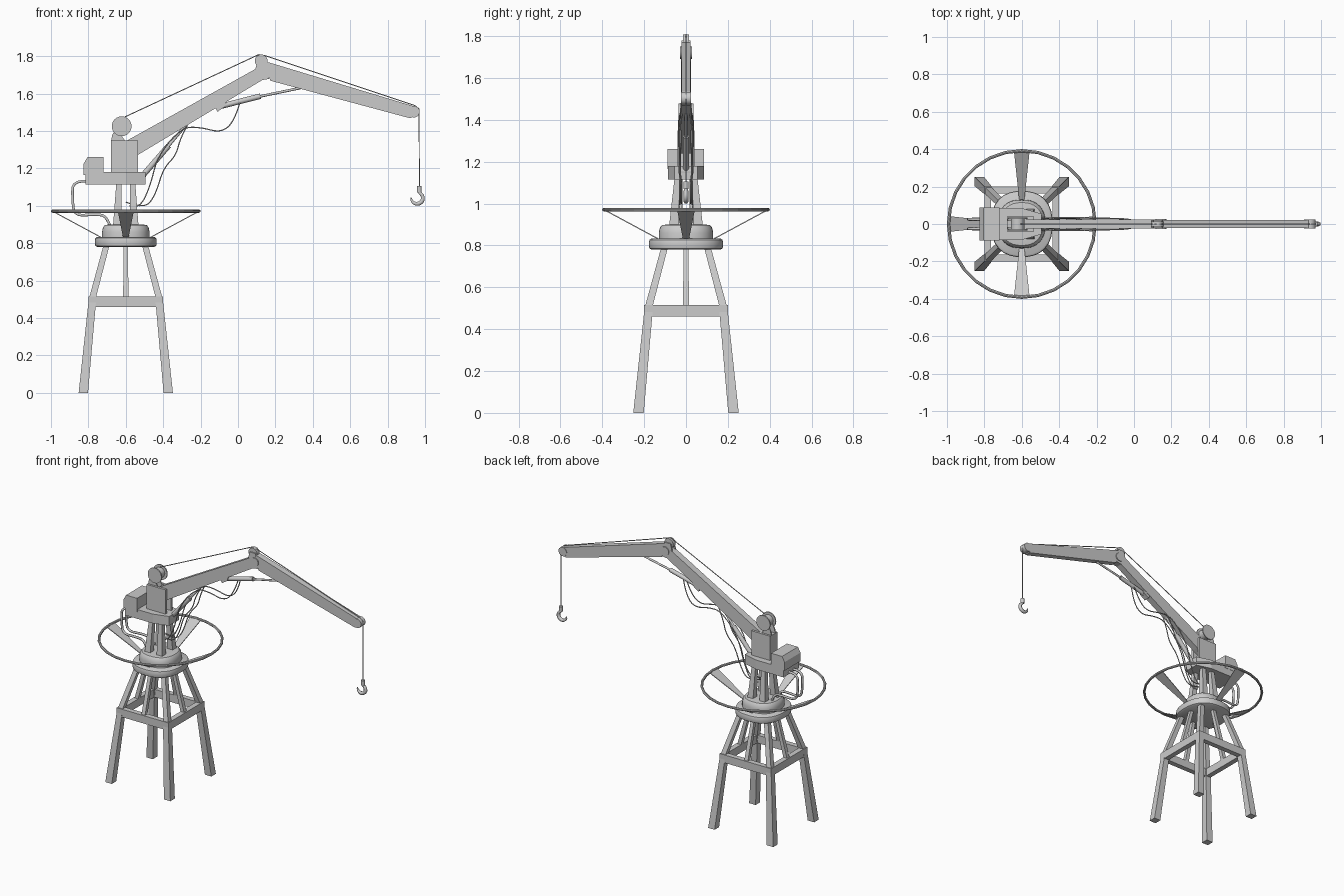
import bpy, bmesh, math
from mathutils import Vector

if "Cube" in bpy.data.objects:
    bpy.data.objects.remove(bpy.data.objects["Cube"])

CX = -0.6  # axis of the pedestal


def make(name, verts, faces, smooth=False):
    me = bpy.data.meshes.new(name)
    me.from_pydata([tuple(v) for v in verts], [], faces)
    bm = bmesh.new()
    bm.from_mesh(me)
    bmesh.ops.recalc_face_normals(bm, faces=bm.faces)
    bm.to_mesh(me)
    bm.free()
    ob = bpy.data.objects.new(name, me)
    bpy.context.collection.objects.link(ob)
    if smooth:
        bpy.context.view_layer.objects.active = ob
        bpy.ops.object.select_all(action='DESELECT')
        ob.select_set(True)
        bpy.ops.object.shade_smooth_by_angle(angle=math.radians(40))
    return ob


def loft(name, rings, smooth=False):
    """Skin a list of equal-length vertex rings and cap both ends."""
    n = len(rings[0])
    faces = [(k * n + i, k * n + (i + 1) % n, (k + 1) * n + (i + 1) % n, (k + 1) * n + i)
             for k in range(len(rings) - 1) for i in range(n)]
    faces += [tuple(range(n)), tuple(range((len(rings) - 1) * n, len(rings) * n))]
    return make(name, [v for r in rings for v in r], faces, smooth)


def prism(name, pts, y0, y1):
    return loft(name, [[(x, y, z) for x, z in pts] for y in (y0, y1)])


def rect(x, y, z, hx, hy):
    return [(x + hx * a, y + hy * b, z) for a, b in ((-1, -1), (1, -1), (1, 1), (-1, 1))]


def bar(name, a, b, ha, hb):
    return loft(name, [rect(*a, ha, ha), rect(*b, hb, hb)])


def rod(name, a, b, r, n=12):
    a, b = Vector(a), Vector(b)
    q = (b - a).to_track_quat('Z', 'Y')
    ring = [q @ Vector((r * math.cos(2 * math.pi * i / n), r * math.sin(2 * math.pi * i / n), 0))
            for i in range(n)]
    return loft(name, [[a + v for v in ring], [b + v for v in ring]], True)


def disc(name, x, z, r, y0, y1, n=20):
    return rod(name, (x, y0, z), (x, y1, z), r, n)


def tube(name, pts, r, radii=None, res=4, curved=True):
    cu = bpy.data.curves.new(name, 'CURVE')
    cu.dimensions = '3D'
    cu.bevel_depth, cu.bevel_resolution, cu.use_fill_caps = r, 1, True
    cu.resolution_u = res
    s = cu.splines.new('NURBS' if curved else 'POLY')
    s.points.add(len(pts) - 1)
    for i, p in enumerate(pts):
        s.points[i].co = (*p, 1)
        s.points[i].radius = radii[i] if radii else 1
    if curved:
        s.order_u, s.use_endpoint_u = 3, True
    ob = bpy.data.objects.new(name, cu)
    bpy.context.collection.objects.link(ob)
    bpy.ops.object.select_all(action='DESELECT')
    bpy.context.view_layer.objects.active = ob
    ob.select_set(True)
    bpy.ops.object.convert(target='MESH')


# Four-legged stand with square frame
for sx in (-1, 1):
    for sy in (-1, 1):
        bar("lower_leg", (CX + sx * .227, sy * .227, 0), (CX + sx * .178, sy * .178, .5), .025, .02)
        bar("upper_leg", (CX + sx * .18, sy * .18, .5), (CX + sx * .1, sy * .1, .8), .018, .016)
        bar("column_leg", (CX + sx * .047, sy * .06, .88), (CX + sx * .036, sy * .04, 1.13), .022, .014)
for s in (-1, 1):
    loft("frame_beam_x", [rect(CX, s * .182, z, .2, .018) for z in (.46, .515)])
    loft("frame_beam_y", [rect(CX + s * .182, 0, z, .018, .164) for z in (.46, .515)])
    bar("middle_strut_y", (CX, s * .182, .5), (CX, s * .1, .8), .014, .012)
    bar("middle_strut_x", (CX + s * .182, 0, .5), (CX + s * .1, 0, .8), .014, .012)


# Slewing base: two rounded collars
def collar(name, profile, sx, sy, n=32):
    rings = []
    for r, z in profile:
        ring = []
        for i in range(n):
            c, s = math.cos(2 * math.pi * i / n), math.sin(2 * math.pi * i / n)
            k = (abs(c) ** 2.4 + abs(s) ** 2.4) ** (-1 / 2.4)
            ring.append((CX + r * sx * c * k, r * sy * s * k, z))
        rings.append(ring)
    loft(name, rings, True)


collar("base_ring", [(.93, .78), (.985, .786), (1, .795), (1, .817), (.985, .827), (.93, .833)], .165, .177)
collar("slew_collar", [(1, .83), (1, .86), (.96, .885), (.88, .897), (.7, .9)], .127, .13)

# Hand-rail hoop with four tapered plates
bpy.ops.mesh.primitive_torus_add(location=(CX, 0, .971), major_radius=.392, minor_radius=.0085,
                                 major_segments=28, minor_segments=8)
bpy.context.object.name = "guard_hoop"
for k in range(4):
    a = k * math.pi / 2
    u, v = Vector((math.cos(a), math.sin(a), 0)), Vector((-math.sin(a), math.cos(a), 0))
    o = Vector((CX, 0, 0))
    rings = []
    for dz in (-.003, .003):
        rings.append([o + u * r + v * w + Vector((0, 0, z + dz)) for r, w, z in
                      ((.39, -.042, .97), (.39, .042, .97), (.13, .014, .83), (.13, -.014, .83))])
    loft("hoop_plate", rings)

# Turret: platform, motor housing, tower cheeks
loft("platform", [[(-.815, -.085, z), (-.6, -.085, z), (-.495, -.055, z), (-.495, .055, z),
                   (-.6, .085, z), (-.815, .085, z)] for z in (1.115, 1.18)])
prism("motor_housing", [(-.825, 1.165), (-.825, 1.225), (-.805, 1.26), (-.72, 1.26), (-.72, 1.165)], -.089, .087)
for s in (-1, 1):
    prism("tower_cheek", [(-.68, 1.17), (-.535, 1.17), (-.535, 1.35), (-.68, 1.35)], s * .024, s * .04)
    prism("winch_arm", [(-.68, 1.34), (-.6, 1.34), (-.625, 1.38), (-.6, 1.425), (-.635, 1.44), (-.672, 1.38)],
          s * .018, s * .026)
    disc("drum_flange", -.622, 1.425, .053, s * .027, s * .035, 24)
loft("tower_back", [rect(-.66, 0, z, .02, .025) for z in (1.17, 1.35)])
disc("winch_drum", -.622, 1.425, .036, -.03, .03)

# Two-part boom
prism("main_boom", [(-.6, 1.345), (.10, 1.735), (.145, 1.75), (.17, 1.73), (.165, 1.678),
                    (.13, 1.672), (-.53, 1.275), (-.6, 1.24)], -.023, .023)
prism("outer_boom", [(.135, 1.775), (.18, 1.762), (.93, 1.535), (.955, 1.515), (.945, 1.48), (.92, 1.468),
                     (.175, 1.668), (.15, 1.72)], -.021, .021)
disc("knuckle_pin", .145, 1.72, .03, -.028, .028)
for s in (-1, 1):
    prism("pulley_bracket", [(.09, 1.72), (.16, 1.72), (.15, 1.78), (.105, 1.78)], s * .014, s * .022)
disc("knuckle_pulley", .124, 1.775, .034, -.014, .014)
disc("tip_pulley", .94, 1.503, .031, -.025, .025)

# Hydraulic cylinders
rod("lift_cylinder", (-.515, 0, 1.155), (-.37, 0, 1.322), .015)
rod("lift_piston", (-.38, 0, 1.31), (-.28, 0, 1.43), .008)
disc("lift_pivot", -.515, 1.155, .022, -.03, .03, 12)
rod("knuckle_cylinder", (-.1, 0, 1.53), (.12, 0, 1.586), .0145)
rod("knuckle_piston", (.11, 0, 1.583), (.335, 0, 1.63), .007)
prism("cylinder_bracket", [(-.125, 1.53), (-.11, 1.502), (-.07, 1.53), (-.06, 1.57)], -.02, .02)

# Hoist cable
tube("cable_back", [(-.605, 0, 1.475), (.11, 0, 1.808)], .003, curved=False)
tube("cable_front", [(.11, 0, 1.808), (.145, 0, 1.803), (.945, 0, 1.536), (.968, 0, 1.518), (.97, 0, 1.09)],
     .003, curved=False)

# Hook
rod("hook_swivel", (.969, 0, 1.07), (.969, 0, 1.105), .013)
arc = [math.radians(65 - 25 * i) for i in range(11)]
hook = [(.969, 0, 1.085)] + [(.957 + .032 * math.cos(a), 0, 1.041 + .031 * math.sin(a)) for a in arc]
tube("hook", hook, .011, [.9, .9, 1, 1, 1.1, 1.15, 1.15, 1.1, 1, .8, .6, .3], 4)

# Hydraulic hoses, mirrored in pairs
for s in (-1, 1):
    tube("long_hose", [(-.58, s * .03, 1.0), (-.53, s * .03, .98), (-.47, s * .03, 1.1), (-.43, s * .034, 1.27),
                       (-.3, s * .034, 1.42), (-.2, s * .03, 1.42), (-.09, s * .03, 1.39),
                       (-.02, s * .025, 1.45), (.01, s * .014, 1.55)], .0035)
    tube("short_hose", [(-.6, s * .02, 1.02), (-.5, s * .022, .98), (-.44, s * .022, 1.06), (-.4, s * .03, 1.2),
                        (-.33, s * .03, 1.27), (-.31, s * .03, 1.36), (-.27, s * .02, 1.43)], .0035)
    tube("supply_hose", [(-.8, s * .025, 1.13), (-.885, s * .025, 1.14), (-.885, s * .025, 1.03),
                         (-.875, s * .025, .945), (-.76, s * .03, .955), (-.7, s * .03, .945),
                         (-.68, s * .03, .88)], .008)
